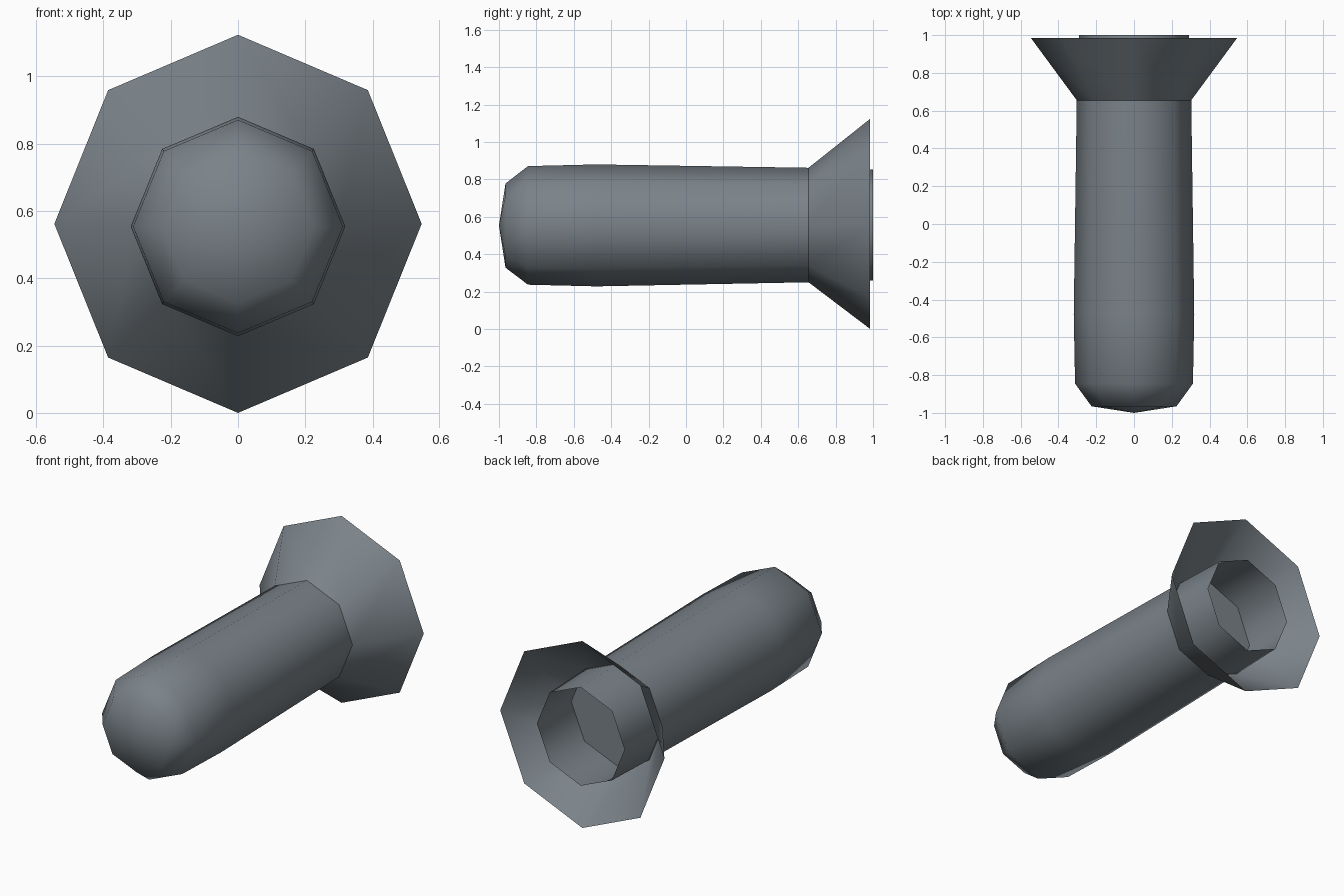
import bpy, bmesh, math

if "Cube" in bpy.data.objects:
    bpy.data.objects.remove(bpy.data.objects["Cube"])

SIDES = 8

grey = bpy.data.materials.new("steel grey")
grey.diffuse_color = (0.195, 0.225, 0.25, 1)
grey.use_nodes = True
grey.node_tree.nodes["Principled BSDF"].inputs["Base Color"].default_value = grey.diffuse_color


def loft(name, rings, cap_start=False, cap_end=False):
    """Octagonal skin along y; each ring is (y, radius x, radius z, centre z)."""
    bm = bmesh.new()
    loops = []
    for y, rx, rz, cz in rings:
        if rx == 0:
            loops.append([bm.verts.new((0, y, cz))])
        else:
            loops.append([bm.verts.new((rx * math.cos(math.tau * i / SIDES), y,
                                        cz + rz * math.sin(math.tau * i / SIDES)))
                          for i in range(SIDES)])
    for a, b in zip(loops, loops[1:]):
        for i in range(SIDES):
            j = (i + 1) % SIDES
            if len(a) == 1:
                bm.faces.new((a[0], b[j], b[i]))
            else:
                bm.faces.new((a[i], a[j], b[j], b[i]))
    if cap_start:
        bm.faces.new(loops[0])
    if cap_end:
        bm.faces.new(loops[-1][::-1])
    bm.normal_update()
    # Make the skin face away from the y axis
    side = [f for f in bm.faces if abs(f.normal.y) < 0.9]
    f = side[-1]
    c = f.calc_center_median()
    if f.normal.x * c.x + f.normal.z * (c.z - rings[-1][3]) < 0:
        bmesh.ops.reverse_faces(bm, faces=bm.faces[:])
    me = bpy.data.meshes.new(name)
    bm.to_mesh(me)
    bm.free()
    me.materials.append(grey)
    ob = bpy.data.objects.new(name, me)
    bpy.context.collection.objects.link(ob)
    bpy.context.view_layer.objects.active = ob
    ob.select_set(True)
    bpy.ops.object.shade_smooth_by_angle(angle=math.radians(50))
    ob.select_set(False)
    return ob


# Long body with rounded nose, closed at the bottom of the rear socket
loft("body", [(-1.0, 0, 0, 0.553),
              (-0.965, 0.225, 0.225, 0.553),
              (-0.845, 0.312, 0.317, 0.554),
              (-0.48, 0.319, 0.326, 0.554),
              (0.66, 0.303, 0.306, 0.556)], cap_end=True)

# Open thin tube at the rear
loft("rear_tube", [(0.66, 0.301, 0.304, 0.556),
                   (1.0, 0.292, 0.296, 0.556)])

# Flared skirt around the tube
loft("flared_skirt", [(0.655, 0.303, 0.306, 0.556),
                      (0.985, 0.546, 0.562, 0.562)])
